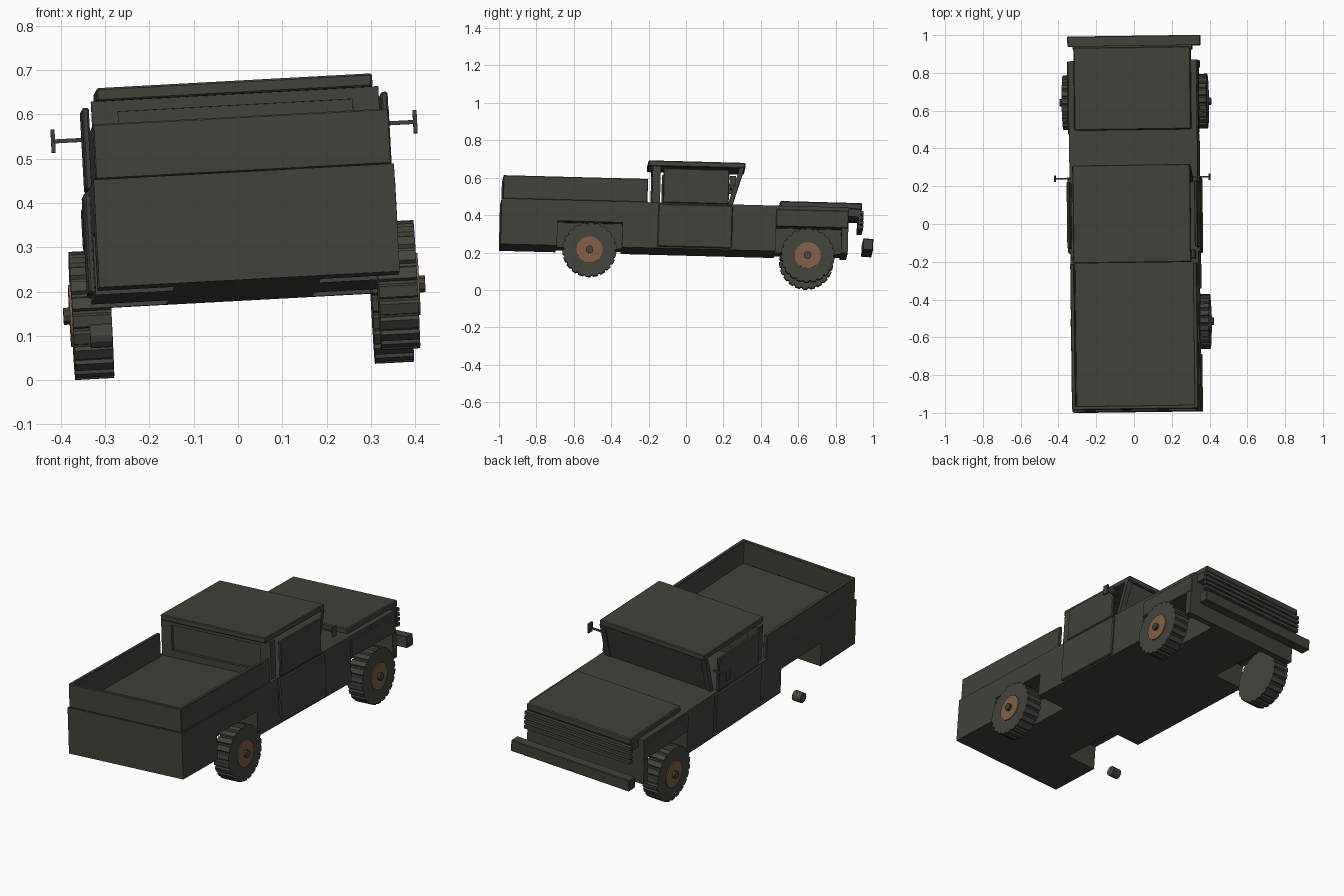
import bpy, bmesh, math
from mathutils import Matrix, Vector

if "Cube" in bpy.data.objects:
    bpy.data.objects.remove(bpy.data.objects["Cube"])


def material(name, rgb):
    m = bpy.data.materials.new(name)
    m.diffuse_color = (*rgb, 1)
    m.use_nodes = True
    m.node_tree.nodes["Principled BSDF"].inputs["Base Color"].default_value = m.diffuse_color
    return m


PAINT = material("dark_olive_paint", (0.053, 0.053, 0.043))
RUBBER = material("tyre_rubber", (0.055, 0.057, 0.045))
RIM = material("rusty_tan", (0.22, 0.115, 0.06))
parts = []


def finish(name, bm, mat, bevel=0.0):
    bmesh.ops.recalc_face_normals(bm, faces=bm.faces)
    me = bpy.data.meshes.new(name)
    bm.to_mesh(me)
    bm.free()
    me.materials.append(mat)
    ob = bpy.data.objects.new(name, me)
    bpy.context.collection.objects.link(ob)
    if bevel:
        mod = ob.modifiers.new("edge", 'BEVEL')
        mod.width, mod.segments = bevel, 1
    parts.append(ob)
    return ob


def prism(name, profile, x0, x1, mat=PAINT, bevel=0.0):
    """Extrude a (y, z) profile from x0 to x1."""
    bm = bmesh.new()
    face = bm.faces.new([bm.verts.new((x0, y, z)) for y, z in profile])
    ext = bmesh.ops.extrude_face_region(bm, geom=[face])
    verts = [g for g in ext["geom"] if isinstance(g, bmesh.types.BMVert)]
    bmesh.ops.translate(bm, verts=verts, vec=(x1 - x0, 0, 0))
    return finish(name, bm, mat, bevel)


def box(name, x, y, z, mat=PAINT, bevel=0.0):
    return prism(name, [(y[0], z[0]), (y[1], z[0]), (y[1], z[1]), (y[0], z[1])],
                 x[0], x[1], mat, bevel)


def pair(name, x, y, z, bevel=0.0):
    """Mirrored left and right boxes."""
    box(name + "_right", x, y, z, PAINT, bevel)
    box(name + "_left", (-x[1], -x[0]), y, z, PAINT, bevel)


def disc(name, x0, x1, y, z, r, n, mat):
    ring = [(y + r * math.cos(2 * math.pi * i / n), z + r * math.sin(2 * math.pi * i / n))
            for i in range(n)]
    return prism(name, ring, x0, x1, mat)


def wheel(name, side, y, z=0.186, teeth=22):
    # Toothed tyre: four profile points per tread lug
    ring = []
    for i in range(teeth):
        for f, r in ((0.0, 0.137), (0.12, 0.145), (0.72, 0.145), (0.84, 0.137)):
            a = 2 * math.pi * (i + f) / teeth
            ring.append((y + r * math.cos(a), z + r * math.sin(a)))
    prism(name + "_tyre", ring, side * 0.295, side * 0.383, RUBBER)
    disc(name + "_rim", side * 0.38, side * 0.388, y, z, 0.07, 20, RIM)
    disc(name + "_hub", side * 0.38, side * 0.402, y, z, 0.02, 10, RUBBER)


# Lower body: central core and two sides with square wheel wells
LOW, DECK, WELL = 0.205, 0.449, 0.337
REAR, NOSE = -1.002, 0.855
box("body_core", (-0.165, 0.165), (REAR, NOSE), (LOW, DECK))
side_profile = [(REAR, LOW), (-0.70, LOW), (-0.70, WELL), (-0.352, WELL), (-0.352, LOW),
                (0.468, LOW), (0.468, WELL), (0.82, WELL), (0.82, LOW), (NOSE, LOW),
                (NOSE, DECK), (REAR, DECK)]
for label, s in (("right", 1), ("left", -1)):
    prism("body_side_" + label, side_profile, s * 0.165, s * 0.34)

# Front fender lips
pair("fender_lip", (0.335, 0.347), (0.468, NOSE), (WELL, 0.43), 0.004)
pair("fender_tip", (0.335, 0.347), (0.82, NOSE), (LOW, WELL))

# Cargo bed walls and tailgate
pair("bed_wall", (0.315, 0.335), (-0.99, -0.222), (DECK, 0.574), 0.003)
box("tailgate", (-0.335, 0.335), (-0.995, -0.975), (DECK, 0.574), PAINT, 0.003)

# Doors and door windows
pair("door", (0.335, 0.352), (-0.163, 0.235), (0.213, 0.443), 0.005)
pair("door_window", (0.33, 0.346), (-0.14, 0.212), (DECK, 0.634), 0.004)

# Cab: roof, rear frame with recessed panel, reverse raked windscreen
box("roof", (-0.312, 0.312), (-0.222, 0.297), (0.645, 0.675), PAINT, 0.004)
pair("rear_pillar", (0.265, 0.325), (-0.198, -0.155), (DECK, 0.646))
box("rear_header", (-0.265, 0.265), (-0.198, -0.155), (0.62, 0.646))
box("rear_sill", (-0.265, 0.265), (-0.198, -0.155), (DECK, 0.485))
box("rear_window", (-0.265, 0.265), (-0.182, -0.17), (0.485, 0.62))
prism("windscreen", [(0.212, DECK), (0.226, DECK), (0.284, 0.646), (0.268, 0.646)], -0.29, 0.29)
for label, s in (("right", 1), ("left", -1)):
    prism("front_pillar_" + label,
          [(0.208, DECK), (0.232, DECK), (0.291, 0.646), (0.266, 0.646)], s * 0.285, s * 0.315)

# Hood, grille bars and bumper
box("hood", (-0.31, 0.31), (0.487, 0.926), (0.44, 0.476), PAINT, 0.005)
box("grille_support", (-0.31, 0.31), (0.845, 0.918), (0.402, 0.442))
box("grille_back", (-0.31, 0.31), (0.908, 0.918), (0.338, 0.442))
for i in range(4):
    z = 0.338 + 0.026 * i
    box("grille_bar_%d" % (i + 1), (-0.315, 0.315), (0.912, 0.935), (z, z + 0.017))
box("front_bumper", (-0.352, 0.352), (0.936, 0.99), (0.223, 0.284), PAINT, 0.003)

# Side mirrors
pair("mirror_stalk", (0.325, 0.408), (0.227, 0.235), (0.567, 0.576))
pair("mirror", (0.405, 0.414), (0.214, 0.247), (0.546, 0.598))

# Three wheels, and a loose axle hub where the fourth is missing
wheel("front_right_wheel", 1, 0.641)
wheel("front_left_wheel", -1, 0.643)
wheel("rear_right_wheel", 1, -0.526)
disc("loose_hub", -0.36, -0.31, -0.526, 0.108, 0.027, 12, RUBBER)

# The whole truck leans slightly and rests on its lowest tyre
lean = (Matrix.Translation((0.025, 0, 0)) @ Matrix.Rotation(math.radians(0.7), 4, 'Z')
        @ Matrix.Rotation(math.radians(-1.5), 4, 'X') @ Matrix.Rotation(math.radians(-3.1), 4, 'Y'))
for ob in parts:
    ob.data.transform(lean)
lowest = min(v.co.z for ob in parts for v in ob.data.vertices)
for ob in parts:
    ob.data.transform(Matrix.Translation((0, 0, -lowest)))
